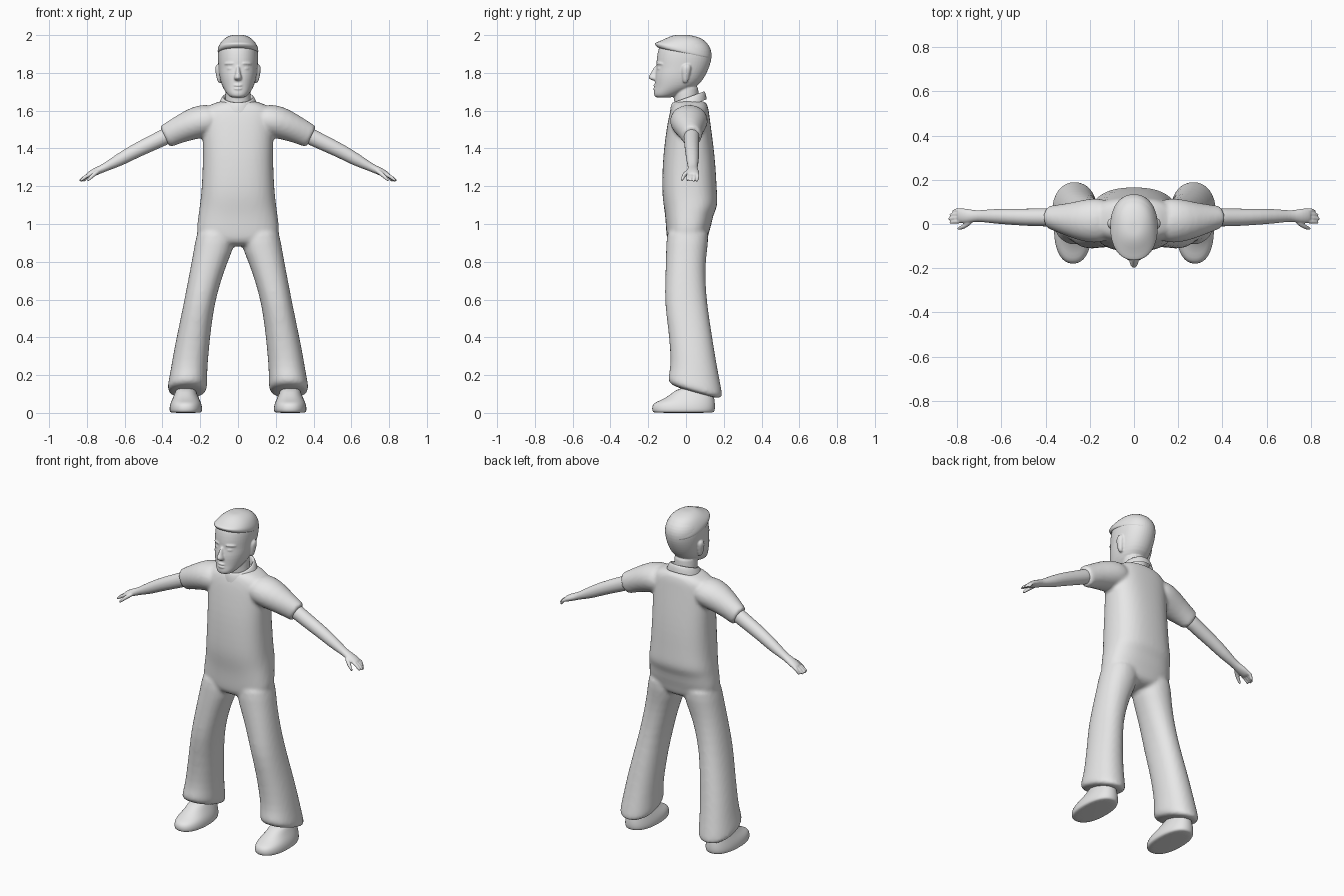
import bpy, bmesh, math
from mathutils import Vector

grey = bpy.data.materials.new("light grey")
grey.diffuse_color = (0.8, 0.8, 0.8, 1)


def flat_ring(z, x0, x1, y0, y1, slope=0.0, p=2.0, n=24):
    """Rounded ring around a z axis; slope tilts it along y."""
    pts, cx, cy = [], (x0 + x1) / 2, (y0 + y1) / 2
    for i in range(n):
        a = 2 * math.pi * i / n
        c, s = math.cos(a), math.sin(a)
        dx = math.copysign(abs(c) ** (2 / p), c) * (x1 - x0) / 2
        dy = math.copysign(abs(s) ** (2 / p), s) * (y1 - y0) / 2
        pts.append(Vector((cx + dx, cy + dy, z + slope * dy)))
    return pts


def limb(path, n=16):
    """Rings along a path of (x, y, z, half height, half depth)."""
    rings = []
    for i, (x, y, z, rh, rd) in enumerate(path):
        a, b = path[max(i - 1, 0)], path[min(i + 1, len(path) - 1)]
        t = Vector((b[0] - a[0], b[1] - a[1], b[2] - a[2])).normalized()
        v = t.cross(Vector((0, 1, 0))).normalized()
        u = v.cross(t)
        rings.append([Vector((x, y, z)) + u * rd * math.cos(2 * math.pi * k / n)
                      + v * rh * math.sin(2 * math.pi * k / n) for k in range(n)])
    return rings


def build(name, lofts, mirrored=(), voxel=0, sub=1, smooth=2, caps=True):
    """One object out of lofted tubes, optionally fused into one skin."""
    bm = bmesh.new()
    todo = [(r, 1) for r in lofts] + [(r, s) for r in mirrored for s in (1, -1)]
    for rings, s in todo:
        vs = [[bm.verts.new((s * p.x, p.y, p.z)) for p in ring] for ring in rings]
        n = len(vs[0])
        for a, b in zip(vs, vs[1:]):
            for i in range(n):
                bm.faces.new((a[i], a[(i + 1) % n], b[(i + 1) % n], b[i]))
        if caps:
            bm.faces.new(vs[0])
            bm.faces.new(vs[-1])
    bmesh.ops.recalc_face_normals(bm, faces=bm.faces)
    me = bpy.data.meshes.new(name)
    bm.to_mesh(me)
    bm.free()
    me.materials.append(grey)
    ob = bpy.data.objects.new(name, me)
    bpy.context.collection.objects.link(ob)
    if sub:
        ob.modifiers.new("round", 'SUBSURF').levels = sub
        ob.modifiers["round"].render_levels = sub
    if voxel:
        m = ob.modifiers.new("fuse", 'REMESH')
        m.mode, m.voxel_size, m.use_smooth_shade = 'VOXEL', voxel, True
        m = ob.modifiers.new("soften", 'SMOOTH')
        m.factor, m.iterations = 0.5, smooth
    for f in me.polygons:
        f.use_smooth = True
    return ob


# Clothes: shirt body, trouser legs and sleeves fused together
torso = [flat_ring(z, -w, w, f, b, 0, 2.5) for z, w, f, b in (
    (0.88, .12, -.07, .08), (0.91, .20, -.10, .115), (0.95, .222, -.105, .12),
    (1.00, .217, -.108, .137), (1.05, .210, -.112, .145), (1.09, .205, -.118, .168),
    (1.14, .198, -.125, .167), (1.20, .193, -.128, .163), (1.30, .188, -.125, .158),
    (1.40, .187, -.118, .148), (1.50, .190, -.104, .135), (1.57, .195, -.092, .125),
    (1.61, .185, -.08, .12), (1.635, .14, -.07, .112), (1.655, .09, -.05, .10))]
leg = [flat_ring(z, a, b, f, k, s, 2.2) for z, a, b, f, k, s in (
    (1.00, .02, .212, -.10, .125, 0), (0.90, .01, .228, -.105, .118, 0),
    (0.80, .055, .246, -.108, .104, 0), (0.70, .09, .265, -.11, .103, 0),
    (0.58, .123, .288, -.114, .112, 0), (0.45, .142, .315, -.095, .132, 0),
    (0.32, .155, .342, -.083, .152, 0), (0.22, .163, .358, -.083, .172, -.1),
    (0.15, .162, .372, -.098, .19, -.22), (0.12, .166, .374, -.09, .195, -.28),
    (0.105, .185, .355, -.06, .165, -.28))]
sleeve = limb([(.10, .02, 1.555, .07, .09), (.16, .015, 1.55, .088, .105),
               (.22, .015, 1.538, .089, .10), (.30, .02, 1.505, .074, .076),
               (.37, .03, 1.47, .065, .056), (.383, .03, 1.463, .064, .054),
               (.39, .03, 1.46, .05, .042)])
build("shirt_and_trousers", [torso], [leg, sleeve], voxel=.011, smooth=3)

# Collar band, lower at the front
build("collar", [[flat_ring(z, -r, r, .012 - d, .012 + d, .36, 2, 28) for z, r, d in (
    (1.625, .105, .098), (1.65, .097, .095), (1.67, .084, .088), (1.675, .077, .08),
    (1.66, .07, .073), (1.62, .068, .07))]], caps=False)

# Arms with palm, fingers and thumb
arm = limb([(.33, .03, 1.49, .045, .042), (.40, .03, 1.455, .044, .042),
            (.48, .03, 1.417, .041, .040), (.56, .033, 1.378, .038, .037),
            (.63, .035, 1.338, .034, .034), (.69, .036, 1.307, .024, .027),
            (.72, .036, 1.292, .021, .026), (.755, .036, 1.277, .021, .034),
            (.785, .038, 1.262, .017, .034), (.80, .038, 1.255, .012, .03)])
digits = [limb([(.775, y, 1.265, .012, .011), (.805, y, 1.253, .011, .0105),
                (x - .012, y - .004, 1.238 - d, .010, .009),
                (x, y - .006, 1.228 - d, .006, .006)], 8)
          for x, y, d in ((.835, .012, 0), (.84, .029, .002), (.835, .046, .004), (.822, .062, .004))]
thumb = limb([(.73, .02, 1.285, .013, .012), (.757, -.004, 1.268, .013, .013),
              (.782, -.018, 1.245, .011, .010), (.80, -.022, 1.226, .006, .006)], 8)
build("arms", [], [arm, thumb] + digits, voxel=.0045, smooth=2)

# Head: skull, neck, nose, lips, brows and ears fused together
skull = [flat_ring(z, -w, w, f, b, s, 2.15) for z, w, f, b, s in (
    (1.668, .03, -.155, -.085, 0), (1.675, .048, -.168, -.06, 0),
    (1.695, .064, -.172, -.01, 0), (1.72, .080, -.166, .045, 0),
    (1.75, .092, -.166, .082, 0), (1.79, .101, -.166, .106, 0),
    (1.825, .104, -.157, .122, 0), (1.86, .107, -.158, .134, 0),
    (1.90, .108, -.153, .139, 0), (1.935, .103, -.145, .130, 0),
    (1.965, .088, -.125, .108, 0), (1.985, .062, -.09, .075, 0),
    (1.995, .035, -.06, .03, 0))]
neck = [flat_ring(z, -w, w, f, b) for z, w, f, b in (
    (1.58, .075, -.06, .075), (1.64, .069, -.062, .068), (1.69, .066, -.066, .066),
    (1.75, .066, -.07, .068))]
nose = [flat_ring(z, -w, w, f, -.13) for z, w, f in (
    (1.757, .010, -.168), (1.764, .021, -.190), (1.776, .022, -.203),
    (1.79, .016, -.193), (1.815, .011, -.177), (1.84, .009, -.166))]
lips = [[flat_ring(z, -w, w, f, -.13) for z, w, f in (
    (z0 - .007, .02, -.168), (z0, .032, -.179), (z0 + .007, .02, -.17))]
    for z0 in (1.716, 1.733)]
brow = limb([(.016, -.15, 1.848, .007, .012), (.045, -.143, 1.852, .008, .012),
             (.075, -.118, 1.846, .006, .010)], 8)
eye = limb([(.022, -.148, 1.822, .003, .006), (.04, -.146, 1.823, .009, .011),
            (.06, -.132, 1.822, .003, .006)], 8)
ear = [flat_ring(z, .085, x, f, b) for z, x, f, b in (
    (1.745, .10, -.012, .006), (1.757, .110, -.018, .012), (1.79, .117, -.022, .02),
    (1.82, .122, -.024, .028), (1.84, .119, -.018, .026), (1.848, .108, -.005, .018))]
build("head", [skull, neck, nose] + lips, [brow, eye, ear], voxel=.005, smooth=2)

# Hair: swept cap with a peak over the forehead
build("hair", [[flat_ring(z, -w, w, f, b, s, 2.2) for z, w, f, b, s in (
    (1.90, .100, -.142, .125, -.22), (1.905, .109, -.158, .137, -.22),
    (1.925, .109, -.168, .136, -.2), (1.945, .102, -.164, .128, -.1),
    (1.972, .085, -.128, .104, 0), (1.99, .061, -.094, .066, 0),
    (2.0, .035, -.062, .022, 0), (2.001, .015, -.04, 0, 0))]])

# Shoes with rounded toes
shoe = [flat_ring(z, a, b, f, k, s, 2.3) for z, a, b, f, k, s in (
    (0.0, .205, .35, -.165, .14, 0), (.004, .19, .362, -.178, .15, 0),
    (.022, .188, .364, -.182, .155, 0), (.045, .192, .36, -.178, .155, 0),
    (.065, .20, .352, -.158, .152, .04), (.09, .212, .34, -.115, .145, .12),
    (.12, .225, .33, -.07, .135, .12), (.14, .235, .32, -.04, .12, .1))]
build("shoes", [], [shoe])
